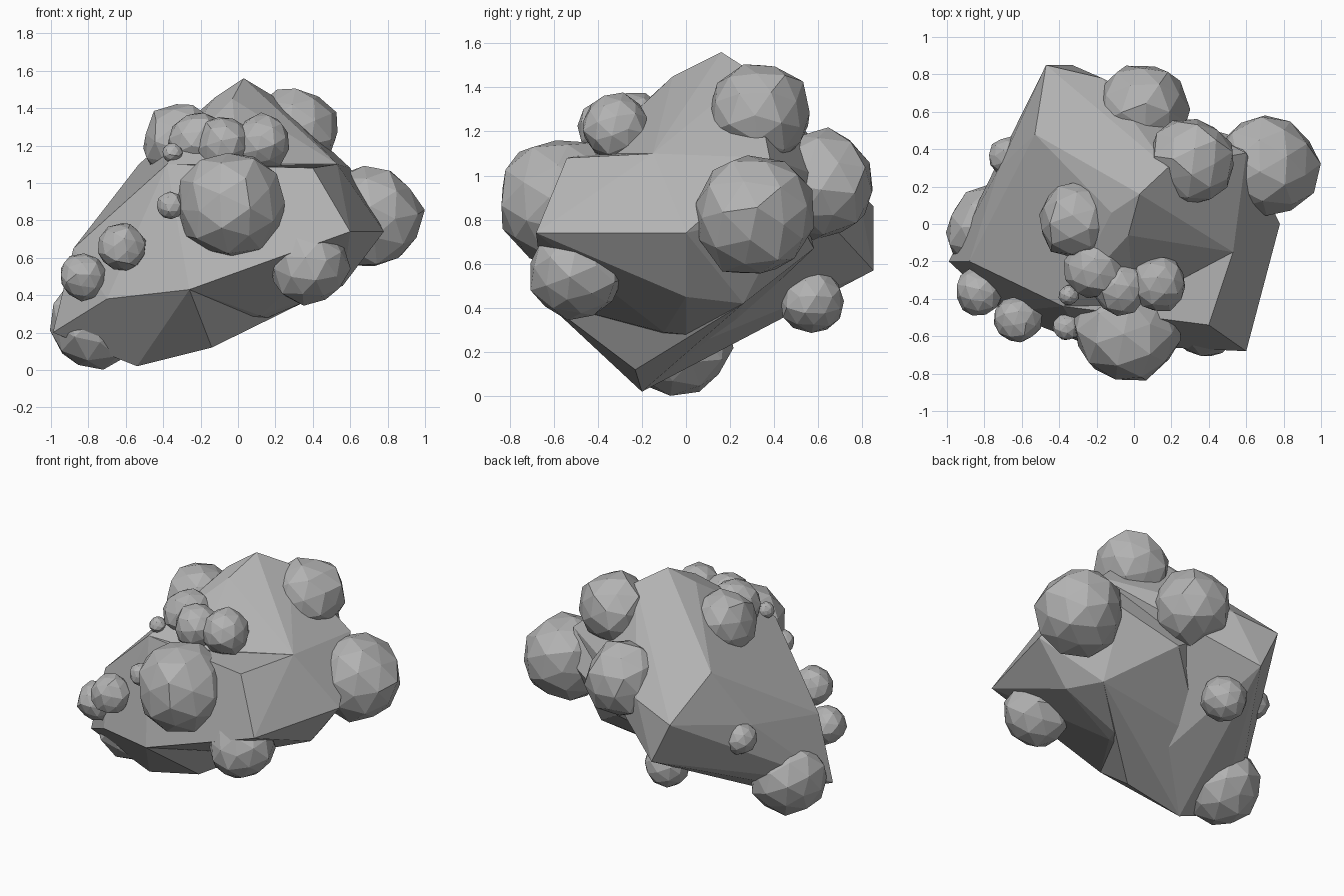
import bpy
import bmesh
import random
from mathutils import Vector, Euler

random.seed(4)

default_cube = bpy.data.objects.get("Cube")
if default_cube:
    bpy.data.objects.remove(default_cube, do_unlink=True)


def make_material(name, colour):
    material = bpy.data.materials.new(name)
    material.use_nodes = True
    material.diffuse_color = colour
    material.node_tree.nodes["Principled BSDF"].inputs["Base Color"].default_value = colour
    return material


stone = make_material("stone grey", (0.45, 0.45, 0.45, 1))


def add_object(name, bm):
    """Turn a bmesh into a flat-shaded stone object."""
    bmesh.ops.recalc_face_normals(bm, faces=bm.faces)
    mesh = bpy.data.meshes.new(name)
    bm.to_mesh(mesh)
    bm.free()
    mesh.materials.append(stone)
    obj = bpy.data.objects.new(name, mesh)
    bpy.context.collection.objects.link(obj)
    return obj


def add_hull(name, corners):
    """Faceted rock: convex hull of its corners, nearly flat facets merged."""
    bm = bmesh.new()
    for corner in corners:
        bm.verts.new(corner)
    result = bmesh.ops.convex_hull(bm, input=bm.verts)
    unused = [g for g in result["geom_interior"] if isinstance(g, bmesh.types.BMVert)]
    bmesh.ops.delete(bm, geom=unused, context="VERTS")
    bmesh.ops.dissolve_limit(bm, angle_limit=0.09, verts=bm.verts, edges=bm.edges)
    return add_object(name, bm)


def add_boulder(name, centre, radius):
    """Low-poly ball with uneven corners, turned at random."""
    bm = bmesh.new()
    bmesh.ops.create_icosphere(bm, subdivisions=2, radius=radius)
    turn = Euler([random.uniform(0, 6) for axis in "xyz"]).to_matrix()
    for vert in bm.verts:
        vert.co = turn @ vert.co * random.uniform(0.93, 1.04) + Vector(centre)
    corners = [vert.co.copy() for vert in bm.verts]
    bm.free()
    return add_hull(name, corners)


# Rock corners, grouped by region
crown = [(0.03, 0.16, 1.56), (0.18, 0.3, 1.47), (-0.03, -0.06, 1.45),
         (-0.12, 0.06, 1.46)]
shoulders = [(-0.53, 0.48, 1.1), (0.6, 0.38, 1.08), (0.53, -0.15, 1.1),
             (-0.38, -0.44, 1.1), (0, -0.43, 1.1)]
front_ledge = [(0.4, -0.54, 1.08), (0.78, 0, 0.74), (0.6, -0.68, 0.74),
               (0.24, -0.66, 0.66), (0.56, 0, 0.45), (0.05, -0.27, 0.37),
               (0.12, -0.1, 0.29)]
front_ridge = [(-0.26, -0.64, 0.43), (-0.7, -0.47, 0.38), (-0.99, -0.2, 0.2),
               (-0.88, -0.2, 0.65)]
left_flank = [(-0.72, 0.3, 0.72), (-0.65, 0.2, 0.28)]
back = [(-0.47, 0.85, 0.86), (-0.33, 0.85, 0.57), (-0.17, 0.78, 0.93)]
right_back = [(0.5, 0.48, 0.85), (0.47, 0.26, 0.42), (0.16, 0, 0.28),
              (0.14, 0.35, 0.5), (0.12, 0.58, 0.67)]
underside = [(-0.14, -0.23, 0.12), (-0.54, -0.2, 0.02), (-0.35, 0.22, 0.33)]

# Core with the peak, the overhanging ledge, and the lower ridge below it
add_hull("rock_core", crown + shoulders + front_ridge + left_flank + back + underside)
add_hull("rock_overhang", shoulders + front_ledge + front_ridge + right_back)
add_hull("rock_keel", shoulders + front_ridge + right_back + underside)

# Boulders stuck to the rock: centre and radius
boulders = {
    "front_boulder": ((-0.035, -0.56, 0.885), 0.295),
    "side_boulder": ((0.705, 0.31, 0.82), 0.285),
    "low_front_boulder": ((0.38, -0.5, 0.565), 0.22),
    "top_boulder": ((0.31, 0.34, 1.28), 0.235),
    "back_boulder": ((0.04, 0.61, 0.96), 0.255),
    "under_back_boulder": ((-0.26, 0.57, 0.435), 0.15),
    "base_boulder": ((-0.76, -0.04, 0.25), 0.25),
    "lower_ridge_pebble": ((-0.83, -0.36, 0.5), 0.13),
    "upper_ridge_pebble": ((-0.62, -0.51, 0.66), 0.13),
    "front_pebble": ((-0.36, -0.55, 0.88), 0.075),
    "ledge_pebble": ((-0.35, -0.38, 1.16), 0.055),
    "crown_boulder": ((-0.3, 0.02, 1.22), 0.215),
    "ledge_boulder": ((0.13, -0.32, 1.22), 0.155),
    "ledge_stone_left": ((-0.21, -0.24, 1.22), 0.165),
    "ledge_stone_middle": ((-0.07, -0.34, 1.21), 0.15),
    "flank_pebble": ((-0.67, 0.36, 0.64), 0.11),
}
for name, (centre, radius) in boulders.items():
    add_boulder(name, centre, radius)
